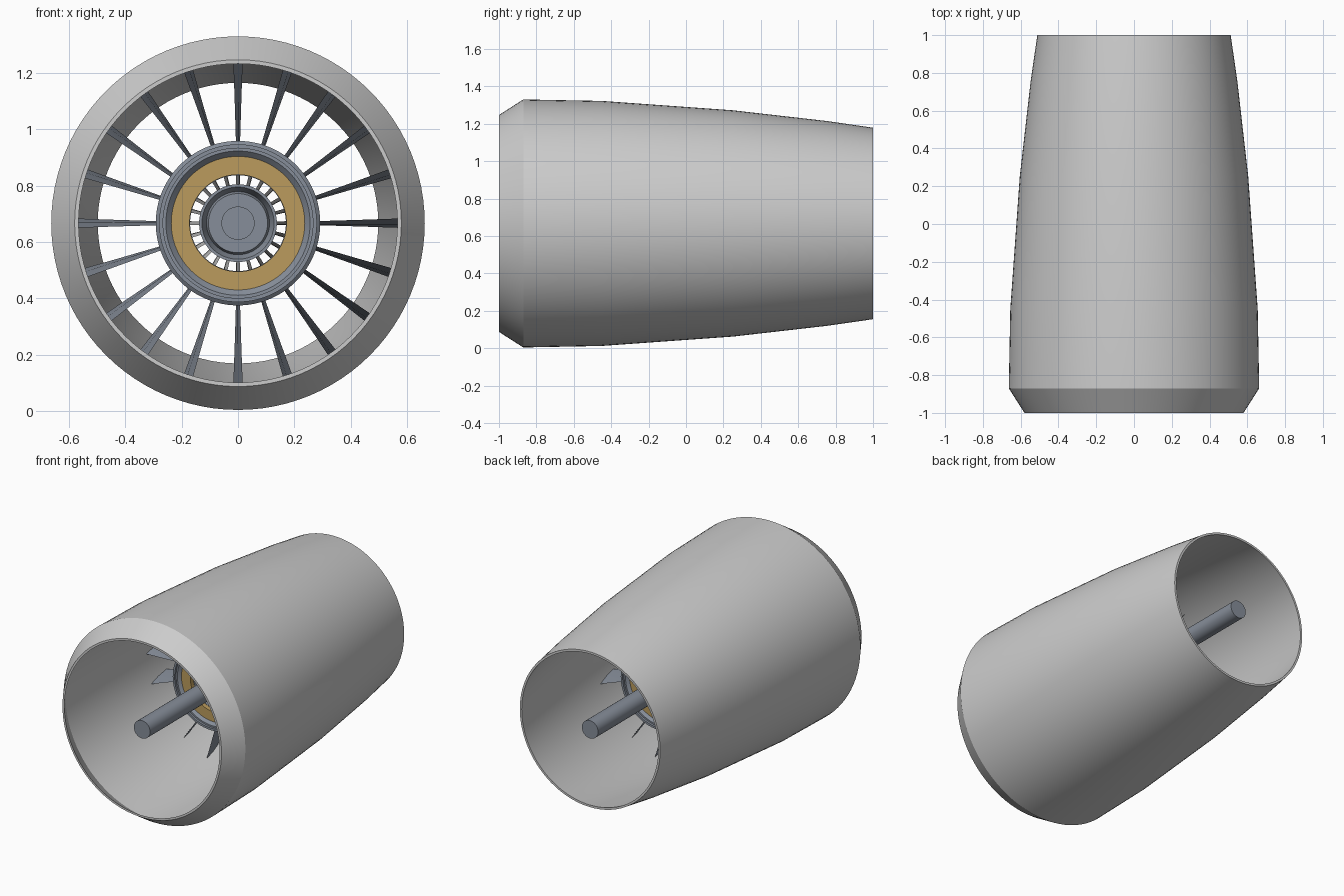
import bpy, bmesh, math
from mathutils import Vector

if "Cube" in bpy.data.objects:
    bpy.data.objects.remove(bpy.data.objects["Cube"])

CZ = 0.667  # height of the engine axis

brass = bpy.data.materials.new("brass")
brass.diffuse_color = (0.50, 0.33, 0.11, 1)
brass.use_nodes = True
brass.node_tree.nodes["Principled BSDF"].inputs["Base Color"].default_value = brass.diffuse_color
steel = bpy.data.materials.new("steel")
steel.diffuse_color = (0.24, 0.27, 0.32, 1)
steel.use_nodes = True
steel.node_tree.nodes["Principled BSDF"].inputs["Base Color"].default_value = steel.diffuse_color


def finish(bm, name, mat=None):
    bmesh.ops.recalc_face_normals(bm, faces=bm.faces)
    me = bpy.data.meshes.new(name)
    bm.to_mesh(me)
    bm.free()
    ob = bpy.data.objects.new(name, me)
    bpy.context.collection.objects.link(ob)
    ob.location.z = CZ
    if mat:
        me.materials.append(mat)
    bpy.ops.object.select_all(action='DESELECT')
    ob.select_set(True)
    bpy.context.view_layer.objects.active = ob
    bpy.ops.object.shade_smooth_by_angle(angle=math.radians(25))
    return ob


def at(r, a, y):
    return Vector((r * math.cos(a), y, r * math.sin(a)))


# closed (radius, y) outline spun about the y axis
def lathe(name, outline, mat=None, n=96):
    bm = bmesh.new()
    rings = [[bm.verts.new(at(r, 2 * math.pi * i / n, y)) for r, y in outline]
             for i in range(n)]
    m = len(outline)
    for i in range(n):
        a, b = rings[i], rings[(i + 1) % n]
        for j in range(m):
            k = (j + 1) % m
            bm.faces.new((a[j], a[k], b[k], b[j]))
    return finish(bm, name, mat)


# radial array of twisted, tapered blades; stations = (radius, half chord, half sweep)
def blade_row(name, count, stations, thick, mat=None):
    bm = bmesh.new()
    for i in range(count):
        t = 2 * math.pi * i / count
        radial, tang = at(1, t, 0), at(1, t + math.pi / 2, 0)
        secs = []
        for r, chord, sweep in stations:
            pts = [(-chord, sweep), (0, thick), (chord, -sweep), (0, -thick)]
            secs.append([bm.verts.new(radial * r + tang * s + Vector((0, y, 0)))
                         for y, s in pts])
        for a, b in zip(secs, secs[1:]):
            for j in range(4):
                k = (j + 1) % 4
                bm.faces.new((a[j], a[k], b[k], b[j]))
        bm.faces.new(secs[0])
        bm.faces.new(secs[-1])
    return finish(bm, name, mat)


# thin-walled outer cowling
skin = [(0.58, -1), (0.663, -0.87), (0.655, -0.45), (0.605, 0.25), (0.548, 0.75), (0.512, 1)]
lathe("cowling", skin + [(r - 0.014, y) for r, y in reversed(skin)])

# fan blades between hub and cowling
blade_row("fan_blades", 20, [(0.275, 0.08, 0.007), (0.44, 0.08, 0.012), (0.612, 0.08, 0.018)],
          0.004, steel)

# stepped hub drum, the same at front and back
half = [(0.17, -0.22), (0.236, -0.22), (0.236, -0.245), (0.256, -0.265), (0.266, -0.265),
        (0.266, -0.28), (0.28, -0.28), (0.28, -0.255), (0.292, -0.245)]
lathe("hub_drum", half + [(r, -y) for r, y in reversed(half)], steel)

# brass rings on both hub faces
for s, label in ((-1, "front"), (1, "rear")):
    lathe(label + "_brass_ring",
          [(0.172, s * 0.215), (0.237, s * 0.215), (0.237, s * 0.25), (0.172, s * 0.25)], brass)

# inner vanes and core
blade_row("inner_vanes", 24, [(0.13, 0.12, 0.006), (0.175, 0.12, 0.007)], 0.005)
core = [(0.055, -0.21), (0.105, -0.21), (0.112, -0.19), (0.128, -0.23), (0.138, -0.23), (0.138, -0.1)]
lathe("core", core + [(r, -y) for r, y in reversed(core)], steel)

# central shaft running the full length
bm = bmesh.new()
bmesh.ops.create_cone(bm, cap_ends=True, segments=48, radius1=0.059, radius2=0.059, depth=2)
for v in bm.verts:
    v.co = Vector((v.co.x, v.co.z, v.co.y))
finish(bm, "shaft", steel)
